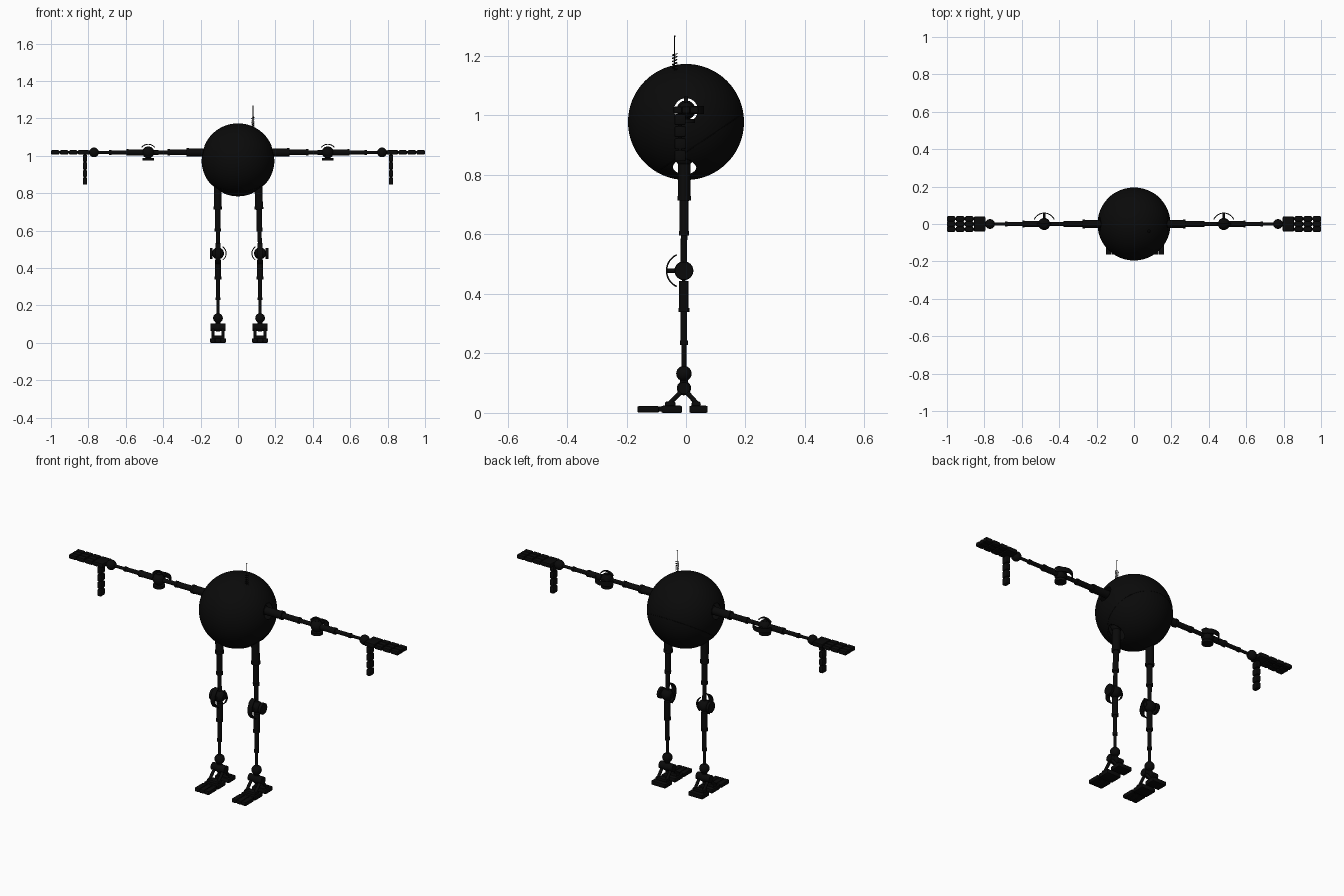
import bpy, bmesh, math
from mathutils import Vector, Matrix

if "Cube" in bpy.data.objects:
    bpy.data.objects.remove(bpy.data.objects["Cube"])

black = bpy.data.materials.new("matte_black")
black.use_nodes = True
black.diffuse_color = (0.003, 0.003, 0.003, 1)
black.node_tree.nodes["Principled BSDF"].inputs["Base Color"].default_value = (0.003, 0.003, 0.003, 1)


def finish(name, bm, smooth=True):
    mesh = bpy.data.meshes.new(name)
    bm.to_mesh(mesh)
    bm.free()
    ob = bpy.data.objects.new(name, mesh)
    bpy.context.collection.objects.link(ob)
    mesh.materials.append(black)
    if smooth:
        bpy.ops.object.select_all(action='DESELECT')
        ob.select_set(True)
        bpy.context.view_layer.objects.active = ob
        bpy.ops.object.shade_smooth_by_angle(angle=math.radians(35))
    return ob


def ball(name, p, r, seg=24):
    bm = bmesh.new()
    bmesh.ops.create_uvsphere(bm, u_segments=seg, v_segments=seg // 2, radius=r,
                              matrix=Matrix.Translation(p))
    return finish(name, bm)


def rod(name, a, b, r, seg=20):
    a, b = Vector(a), Vector(b)
    d = b - a
    m = Matrix.Translation((a + b) / 2) @ d.to_track_quat('Z', 'Y').to_matrix().to_4x4()
    bm = bmesh.new()
    bmesh.ops.create_cone(bm, cap_ends=True, segments=seg, radius1=r, radius2=r,
                          depth=d.length, matrix=m)
    return finish(name, bm)


def block(name, p, size, bevel=0.005):
    bm = bmesh.new()
    bmesh.ops.create_cube(bm, size=1, matrix=Matrix.Translation(p) @ Matrix.Diagonal((*size, 1)))
    bmesh.ops.bevel(bm, geom=bm.edges[:], offset=bevel, segments=2, profile=0.5, affect='EDGES')
    return finish(name, bm)


def wire(name, points, r, closed=False):
    curve = bpy.data.curves.new(name, 'CURVE')
    curve.dimensions = '3D'
    curve.bevel_depth = r
    curve.bevel_resolution = 2
    s = curve.splines.new('POLY')
    s.points.add(len(points) - 1)
    for pt, co in zip(s.points, points):
        pt.co = (*co, 1)
    s.use_cyclic_u = closed
    ob = bpy.data.objects.new(name, curve)
    bpy.context.collection.objects.link(ob)
    curve.materials.append(black)


def arc_strip(name, p, along, out, radius, half_angle, width, thick=0.005):
    """Curved guard plate bowed towards 'out', running along 'along'."""
    across = along.cross(out)
    bm = bmesh.new()
    rings = []
    for i in range(17):
        a = half_angle * (i / 8 - 1)
        d = along * math.sin(a) + out * math.cos(a)
        rings.append([bm.verts.new(p + d * r + across * w) for r, w in
                      ((radius, -width / 2), (radius, width / 2),
                       (radius - thick, width / 2), (radius - thick, -width / 2))])
    for q, s in zip(rings, rings[1:]):
        for k in range(4):
            bm.faces.new((q[k], q[(k + 1) % 4], s[(k + 1) % 4], s[k]))
    bm.faces.new(rings[0])
    bm.faces.new(rings[-1][::-1])
    bmesh.ops.recalc_face_normals(bm, faces=bm.faces)
    return finish(name, bm)


def limb(name, start, mid, end, guard, side):
    """Stepped telescopic limb with a guarded middle joint and an end ball."""
    start, mid, end = Vector(start), Vector(mid), Vector(end)
    guard, side = Vector(guard), Vector(side)
    for part, a, b, steps in (
            ("upper_" + name, start, mid, ((0, .36, .021), (.36, .67, .015), (.67, 1, .011))),
            ("lower_" + name, mid, end, ((.1, .38, .016), (.38, .70, .011), (.70, 1, .008)))):
        for i, (t0, t1, r) in enumerate(steps):
            rod(f"{part}_tube_{i}", a.lerp(b, t0), a.lerp(b, t1), r)
        for i in (0, 1):
            t, r = steps[i][1], steps[i][2]
            rod(f"{part}_collar_{i}", a.lerp(b, t - .02), a.lerp(b, t + .02), r + .002)
    ball(name + "_root_ball", start, .03)
    ball(name + "_middle_ball", mid, .032)
    ball(name + "_end_ball", end, .026)
    along = (end - mid).normalized()
    # Joint hinge and curved guards
    rod(name + "_hinge", mid - side * .042, mid + side * .03, .014)
    rod(name + "_hinge_disc", mid - side * .044, mid - side * .03, .03)
    rod(name + "_guard_stem", mid, mid + guard * .058, .007)
    arc_strip(name + "_guard", mid, along, guard, .061, 1.15, .026)
    arc_strip(name + "_side_guard", mid, along, side, .046, 0.95, .012)


# Hollow round body with openings for the limbs
ARM_Z, HIP_X = 1.02, .109
CENTRE = Vector((0, 0, .98))
body = ball("body_shell", CENTRE, .195, 96)
shell = body.modifiers.new("shell", 'SOLIDIFY')
shell.thickness = .006
shell.offset = -1
cutters = [rod("arm_cutter", (-.4, 0, ARM_Z), (.4, 0, ARM_Z), .04, 40)]
for s in (-1, 1):
    cutters.append(rod("leg_cutter", (s * HIP_X, -.005, .7), (s * HIP_X, -.005, .92), .04, 40))
for c in cutters:
    cut = body.modifiers.new("opening", 'BOOLEAN')
    cut.object = c
    cut.operation = 'DIFFERENCE'
    cut.solver = 'EXACT'
bpy.context.view_layer.objects.active = body
for m in list(body.modifiers):
    bpy.ops.object.modifier_apply(modifier=m.name)
for c in cutters:
    bpy.data.objects.remove(c)

# Tilted seam round the shell
normal = Vector((0, -.56, .83)).normalized()
u, v = Vector((1, 0, 0)), normal.cross(Vector((1, 0, 0)))
ring = [CENTRE - normal * .084 + (u * math.cos(a) + v * math.sin(a)) * .1755
        for a in (math.tau * i / 72 for i in range(72))]
wire("body_seam", ring, .0015, True)

# Antenna on a coil spring
AX, AY = .08, -.038
wire("antenna_spring", [(AX + .008 * math.cos(i * .6), AY + .008 * math.sin(i * .6), 1.155 + i * .001)
                        for i in range(56)], .0015)
rod("antenna_rod", (AX, AY, 1.15), (AX, AY, 1.268), .0018, 8)
ball("antenna_tip", (AX, AY, 1.268), .003, 12)

for s, label in ((1, "left"), (-1, "right")):
    # Arm
    limb(label + "_arm", (s * .15, 0, ARM_Z), (s * .48, 0, ARM_Z), (s * .77, 0, ARM_Z),
         (0, 1, 0), (0, 0, 1))
    # Hand: palm, jointed fingers and hanging thumb
    rod(label + "_wrist", (s * .77, 0, ARM_Z), (s * .81, 0, ARM_Z), .011)
    block(label + "_palm", (s * .825, 0, ARM_Z), (.06, .08, .024))
    for f in (-1, 0, 1):
        y = f * .028
        rod(label + "_finger_pin", (s * .84, y, ARM_Z), (s * .99, y, ARM_Z), .007, 12)
        for k in range(3):
            block(f"{label}_finger_{f + 1}_{k}", (s * (.881 + k * .0485), y, ARM_Z),
                  (.044, .0275, .023))
    rod(label + "_thumb_pin", (s * .818, -.02, ARM_Z), (s * .818, -.02, .85), .007, 12)
    for k in range(4):
        block(f"{label}_thumb_{k}", (s * .818, -.02, .988 - k * .0405), (.023, .038, .037))

    # Leg
    x = .118 if s > 0 else -.107
    limb(label + "_leg", (s * HIP_X, -.006, .86), (x, -.007, .48), (x, -.007, .134),
         (0, -1, 0), (-s, 0, 0))
    # Ankle
    rod(label + "_ankle_post", (x, -.007, .134), (x, -.007, .085), .013)
    ball(label + "_ankle_ball", (x, -.007, .085), .024)
    rod(label + "_ankle_axle", (x - .041, -.007, .085), (x + .041, -.007, .085), .02)
    # Foot: splayed struts, heel, instep and jointed toes
    for dx in (-.026, .026):
        rod(label + "_front_strut", (x + dx, -.007, .082), (x + dx, -.065, .024), .008, 12)
        rod(label + "_back_strut", (x + dx, -.007, .082), (x + dx, .045, .024), .008, 12)
    block(label + "_heel", (x, .042, .014), (.086, .062, .024))
    block(label + "_heel_mount", (x, .034, .03), (.07, .03, .02))
    block(label + "_instep", (x, -.048, .014), (.086, .07, .024))
    block(label + "_instep_mount", (x, -.053, .03), (.07, .035, .02))
    rod(label + "_toe_hinge", (x - .036, -.087, .015), (x + .036, -.087, .015), .009, 12)
    for f in (-1, 0, 1):
        block(f"{label}_toe_{f + 1}", (x + f * .029, -.127, .014), (.0285, .073, .022))

# Stand the model exactly on the ground
bpy.context.view_layer.update()
lowest = min((o.matrix_world @ v.co).z for o in bpy.context.collection.objects
             if o.type == 'MESH' and o.name.split("_")[0] in ("left", "right") for v in o.data.vertices)
for o in bpy.context.collection.objects:
    if o.type in ('MESH', 'CURVE') and black.name in o.data.materials:
        o.location.z -= lowest
